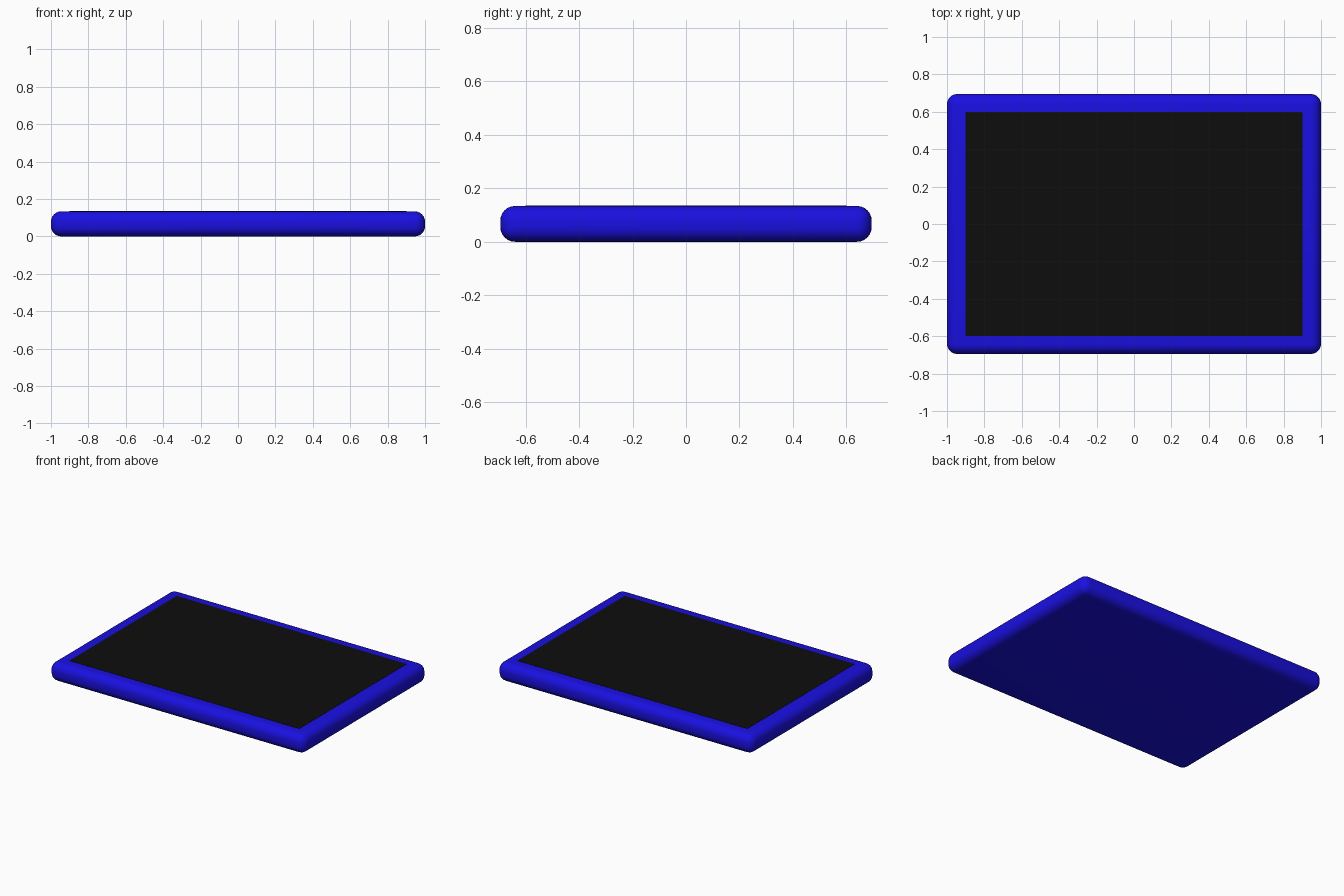
import bpy

if "Cube" in bpy.data.objects:
    bpy.data.objects.remove(bpy.data.objects["Cube"])


def material(name, color):
    m = bpy.data.materials.new(name)
    m.diffuse_color = color
    m.use_nodes = True
    m.node_tree.nodes["Principled BSDF"].inputs["Base Color"].default_value = m.diffuse_color
    return m


def box(name, size, z, bevel, segments, mat):
    bpy.ops.mesh.primitive_cube_add(size=1, location=(0, 0, z))
    ob = bpy.context.object
    ob.name = name
    ob.scale = size
    bpy.ops.object.transform_apply(location=False, rotation=False, scale=True)
    ob.data.materials.append(mat)
    if bevel:
        mod = ob.modifiers.new("Rounding", "BEVEL")
        mod.width = bevel
        mod.segments = segments
        bpy.ops.object.modifier_apply(modifier=mod.name)
        bpy.ops.object.shade_smooth_by_angle(angle=0.6)
    return ob


blue = material("blue_plastic", (0.01, 0.005, 0.75, 1))
black = material("black_glass", (0.004, 0.004, 0.004, 1))

# Rounded slab forming the case and rim
box("case", (2.0, 1.39, 0.134), 0.067, 0.055, 6, blue)

# Thin dark panel, practically flush with the rim
box("screen", (1.8, 1.2, 0.02), 0.1255, 0, 0, black)
